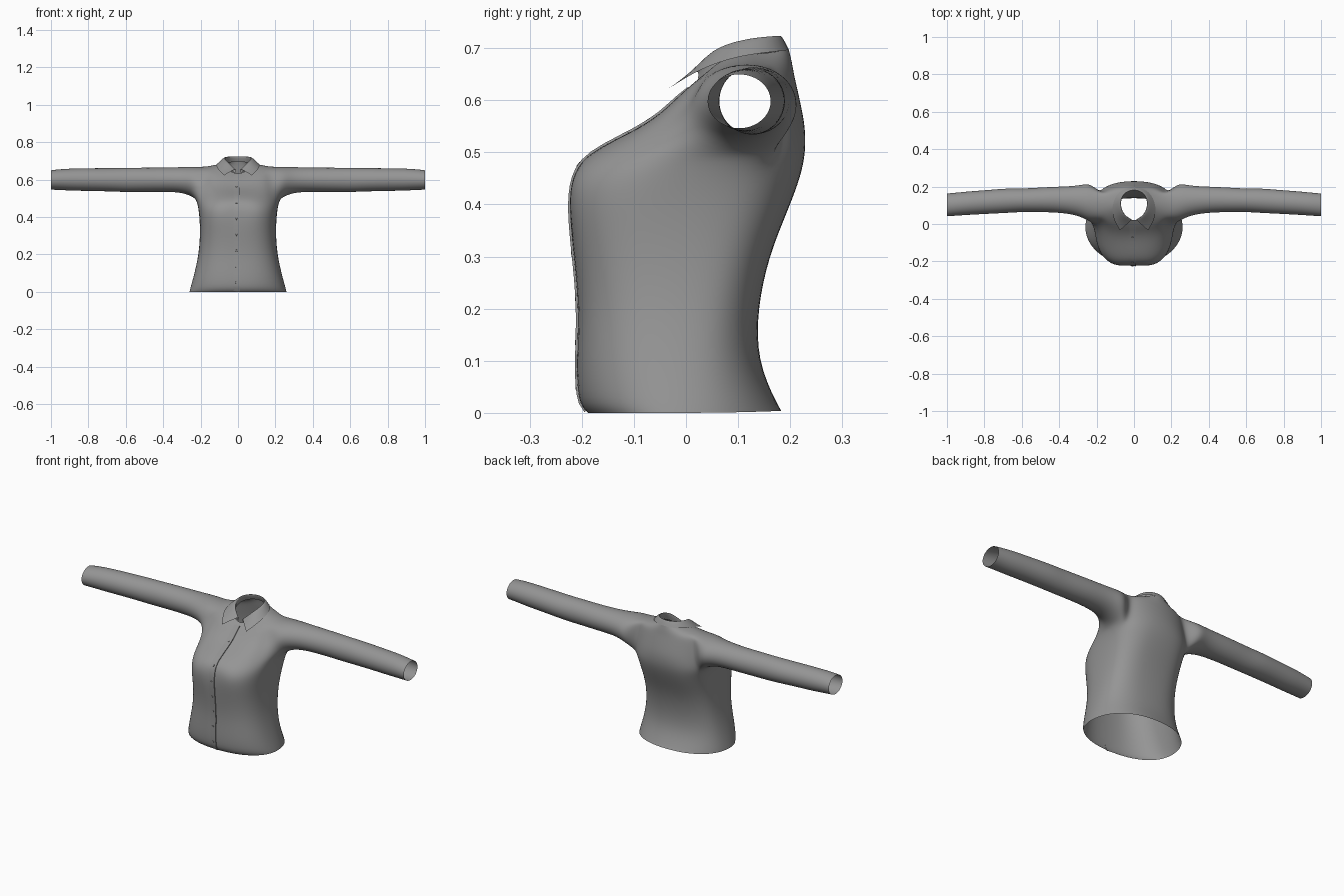
import bpy
import bmesh
from math import sin, cos, radians, exp
from mathutils import Vector
from mathutils.bvhtree import BVHTree

cube = bpy.data.objects.get("Cube")
if cube:
    bpy.data.objects.remove(cube)

cloth = bpy.data.materials.new("grey_cloth")
cloth.use_nodes = True
cloth.diffuse_color = (0.3, 0.3, 0.3, 1)
cloth.node_tree.nodes["Principled BSDF"].inputs["Base Color"].default_value = (0.3, 0.3, 0.3, 1)


def make_object(name, bm, mirror=False, levels=0):
    bmesh.ops.recalc_face_normals(bm, faces=bm.faces)
    mesh = bpy.data.meshes.new(name)
    for f in bm.faces:
        f.smooth = True
    bm.to_mesh(mesh)
    bm.free()
    obj = bpy.data.objects.new(name, mesh)
    bpy.context.collection.objects.link(obj)
    mesh.materials.append(cloth)
    if mirror:
        mod = obj.modifiers.new("mirror", 'MIRROR')
        mod.merge_threshold = 0.0005
    if levels:
        sub = obj.modifiers.new("smooth", 'SUBSURF')
        sub.levels = sub.render_levels = levels
    return obj


def grid_faces(bm, rows, skip=lambda r, c: False):
    for r in range(len(rows) - 1):
        for c in range(len(rows[r]) - 1):
            if not skip(r, c):
                bm.faces.new((rows[r][c], rows[r][c + 1], rows[r + 1][c + 1], rows[r + 1][c]))


# Torso half: height front/side/back, half width, front y, back y, side y, squareness
RINGS = [
    (0, 0, .004, .262, -.19, .185, -.02, .9),
    (.02, .02, .02, .257, -.21, .175, -.02, .87),
    (.1, .1, .1, .234, -.212, .138, -.02, .8),
    (.2, .2, .2, .212, -.207, .138, -.01, .75),
    (.3, .3, .3, .204, -.217, .16, 0, .7),
    (.38, .38, .38, .206, -.231, .193, .01, .68),
    (.44, .44, .44, .212, -.234, .217, .03, .7),
    (.483, .485, .49, .222, -.212, .23, .075, .8),
    (.512, .54, .54, .21, -.165, .231, .1, .9),
    (.542, .59, .58, .205, -.1, .224, .105, .95),
    (.567, .64, .62, .2, -.058, .215, .11, 1),
    (.592, .668, .65, .19, -.03, .208, .11, 1),
    (.612, .675, .675, .135, -.008, .204, .11, 1),
    (.632, .688, .698, .085, .02, .198, .11, 1),
]
COLS, LOW, HIGH, FRONT, BACK = 12, 7, 11, 4, 8

bm = bmesh.new()
torso = []
for zf, zs, zb, w, yf, yb, yc, p in RINGS:
    row = []
    for c in range(COLS + 1):
        a = radians(-90 + 180 * c / COLS)
        s, k = sin(a), max(cos(a), 0)
        x = w * k ** p if 0 < c < COLS else 0
        y = yc + (yb - yc if s > 0 else yf - yc) * (s if s > 0 else -s) ** p
        if s < 0:  # shallow hollow between the two sides of the chest
            y += .016 * exp(-(x / .05) ** 2 - ((zf - .43) / .06) ** 2)
        z = zs + ((zb if s > 0 else zf) - zs) * s * s
        row.append(bm.verts.new((x, y, z)))
    torso.append(row)
grid_faces(bm, torso, lambda r, c: LOW <= r < HIGH and FRONT <= c < BACK)

# Armhole edge, then the sleeve carried out from it
loop = [torso[LOW][c] for c in range(FRONT, BACK)]
loop += [torso[r][BACK] for r in range(LOW, HIGH)]
loop += [torso[HIGH][c] for c in range(BACK, FRONT, -1)]
loop += [torso[r][FRONT] for r in range(HIGH, LOW, -1)]
# x, centre y, centre z, half depth, half height
SLEEVE = [
    (.235, .115, .587, .105, .084), (.28, .123, .596, .088, .073),
    (.34, .128, .6, .075, .067), (.44, .131, .599, .069, .066),
    (.54, .128, .599, .066, .066), (.6, .127, .598, .064, .066),
    (.68, .125, .599, .067, .064), (.78, .118, .6, .065, .062),
    (.88, .112, .6, .064, .061), (.95, .106, .6, .063, .057),
    (1.0, .102, .598, .062, .053),
]
bands = [loop + loop[:1]]
for x, y, z, ry, rz in SLEEVE:
    ring = []
    for j in range(len(loop)):
        a = radians(225 + 360 * j / len(loop))
        ring.append(bm.verts.new((x, y + ry * cos(a), z + rz * sin(a))))
    bands.append(ring + ring[:1])
grid_faces(bm, bands)
for v in [v for v in bm.verts if not v.link_faces]:
    bm.verts.remove(v)
body = make_object("shirt_body_and_sleeves", bm, mirror=True, levels=2)

# Folded collar half, from back centre to front: stand, fold and flap edge
COLLAR = [
    [(0, .195, .695), (.06, .175, .692), (.083, .11, .684), (.06, .045, .655), (.008, .02, .63)],
    [(0, .184, .722), (.055, .163, .722), (.073, .11, .716), (.055, .052, .698), (.012, .026, .655)],
    [(0, .19, .728), (.06, .167, .727), (.08, .11, .722), (.062, .045, .702), (.016, .018, .657)],
    [(0, .207, .698), (.085, .178, .694), (.12, .1, .686), (.112, .025, .66), (.075, -.034, .622)],
]
bm = bmesh.new()
grid_faces(bm, [[bm.verts.new(p) for p in row] for row in COLLAR])
collar = make_object("collar", bm, mirror=True, levels=2)
# Keep the collar points crisp
crease = collar.data.attributes.new("crease_vert", 'FLOAT', 'POINT')
for v in collar.data.vertices:
    if v.co.y < -.03:
        crease.data[v.index].value = 1

# Front details are laid on the finished cloth
tree = BVHTree.FromObject(body, bpy.context.evaluated_depsgraph_get())


def on_front(x, z, lift):
    hit, normal, _, _ = tree.ray_cast(Vector((x, -1, z)), Vector((0, 1, 0)))
    if normal.y > 0:
        normal = -normal
    return hit + normal * lift, normal


# Overlapping button strip with a free edge
bm = bmesh.new()
rows = []
for i in range(41):
    z = .004 + .618 * i / 40
    rows.append([bm.verts.new(on_front(x, z, lift)[0])
                 for x, lift in ((-.025, .0005), (-.008, .002), (.01, .004), (.0105, 0))])
grid_faces(bm, rows)
make_object("button_strip", bm)

# Buttons
bm = bmesh.new()
for i in range(7):
    spot, normal = on_front(-.008, .05 + .085 * i, .003)
    turn = normal.to_track_quat('Z', 'Y').to_matrix().to_4x4()
    turn.translation = spot
    bmesh.ops.create_cone(bm, cap_ends=True, segments=12, radius1=.006,
                          radius2=.005, depth=.003, matrix=turn)
make_object("buttons", bm)

# Smooth cloth, sharp button rims and strip edge
for name in ("button_strip", "buttons"):
    obj = bpy.data.objects[name]
    bpy.ops.object.select_all(action='DESELECT')
    obj.select_set(True)
    bpy.context.view_layer.objects.active = obj
    bpy.ops.object.shade_smooth_by_angle(angle=radians(35))
